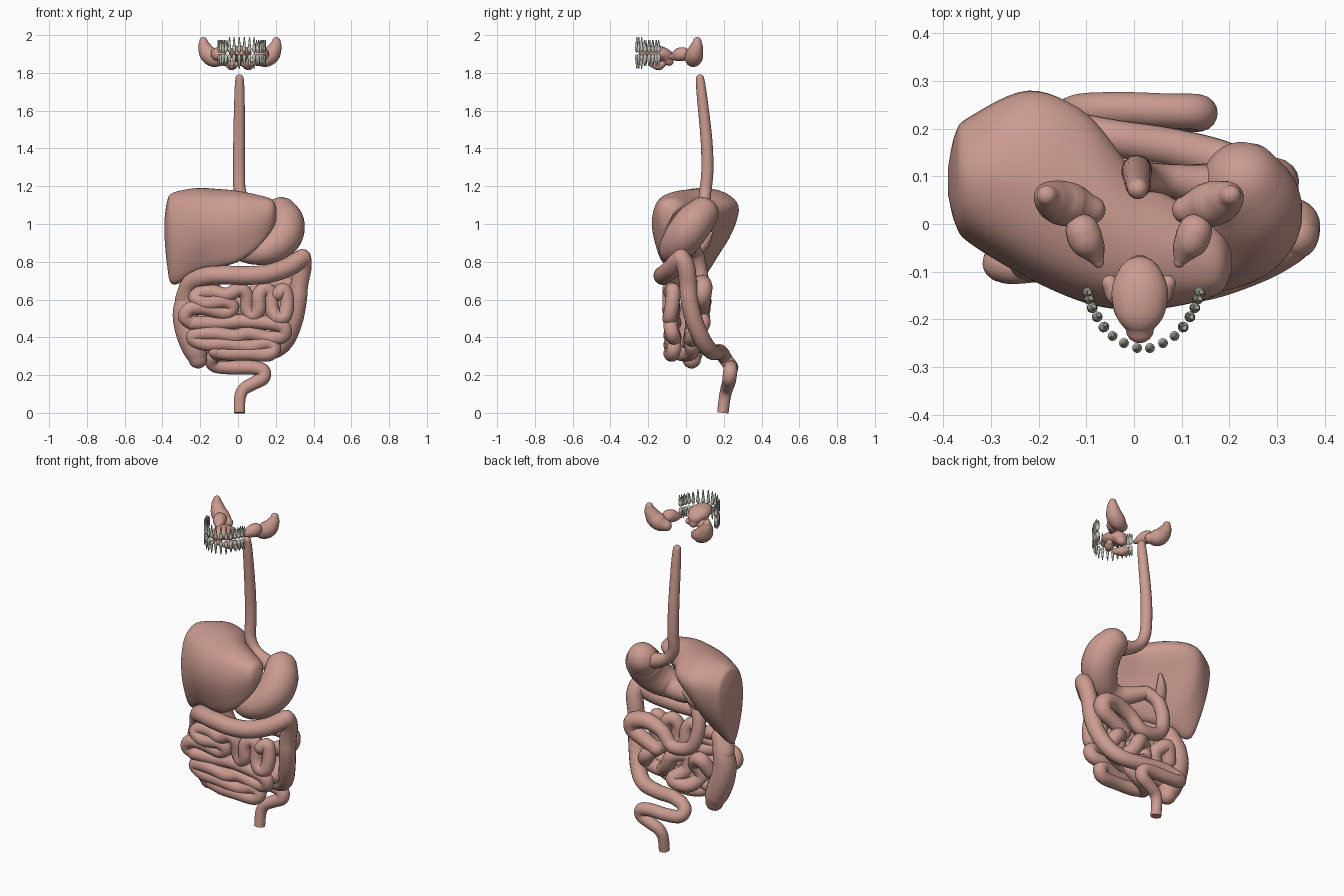
import bpy, bmesh, math
from mathutils import Vector


def material(name, rgb):
    m = bpy.data.materials.new(name)
    m.diffuse_color = (*rgb, 1)
    return m


FLESH = material("flesh", (0.60, 0.33, 0.28))
ENAMEL = material("enamel", (0.54, 0.56, 0.48))


def spline(pts, n, closed=False):
    """Catmull-Rom samples through points of any dimension."""
    pts = [tuple(p) for p in pts]
    count = len(pts)
    out = []
    for i in range(count if closed else count - 1):
        if closed:
            q = [pts[(i + k) % count] for k in (-1, 0, 1, 2)]
        else:
            q = [pts[min(max(i + k, 0), count - 1)] for k in (-1, 0, 1, 2)]
        for s in range(n):
            t = s / n
            out.append(tuple(0.5 * (2 * b + (c - a) * t + (2 * a - 5 * b + 4 * c - d) * t * t
                                    + (3 * b - a - 3 * c + d) * t ** 3) for a, b, c, d in zip(*q)))
    if not closed:
        out.append(pts[-1])
    return out


def skin(bm, rings):
    """Join rings of points into a closed skin."""
    vs = [[bm.verts.new(p) for p in r] for r in rings]
    n = len(vs[0])
    for a, b in zip(vs, vs[1:]):
        for i in range(n):
            bm.faces.new((a[i], a[(i + 1) % n], b[(i + 1) % n], b[i]))
    bm.faces.new(vs[0][::-1])
    bm.faces.new(vs[-1])


def finish(bm, name, mat):
    bmesh.ops.recalc_face_normals(bm, faces=bm.faces[:])
    me = bpy.data.meshes.new(name)
    bm.to_mesh(me)
    bm.free()
    ob = bpy.data.objects.new(name, me)
    bpy.context.collection.objects.link(ob)
    me.materials.append(mat)
    bpy.context.view_layer.objects.active = ob
    ob.select_set(True)
    bpy.ops.object.shade_smooth_by_angle(angle=math.radians(50))
    ob.select_set(False)
    return ob


def sweep(bm, path, sides=18, n=6, flat=1.0, flat_end=False):
    """Tube along (x, y, z, radius) points with rounded ends."""
    s = spline(path, n)
    P = [Vector(p[:3]) for p in s]
    R = [p[3] for p in s]
    T = [(P[min(i + 1, len(P) - 1)] - P[max(i - 1, 0)]).normalized() for i in range(len(P))]
    dome = [(math.sin(a), math.cos(a)) for a in (0.4, 0.8, 1.2, 1.5)]
    st = [(P[0] - T[0] * R[0] * h, T[0], R[0] * c) for h, c in reversed(dome)]
    st += list(zip(P, T, R))
    if not flat_end:
        st += [(P[-1] + T[-1] * R[-1] * h, T[-1], R[-1] * c) for h, c in dome]
    u = T[0].orthogonal().normalized()
    rings = []
    for p, t, r in st:
        u = (u - t * u.dot(t)).normalized()
        w = t.cross(u)
        ring = []
        for k in range(sides):
            a = 2 * math.pi * k / sides
            d = (u * math.cos(a) + w * math.sin(a)) * r
            d.z *= flat
            ring.append(p + d)
        rings.append(ring)
    skin(bm, rings)


def tube(name, path, **kw):
    bm = bmesh.new()
    sweep(bm, path, **kw)
    return finish(bm, name, FLESH)


# Liver: wedge sections (x, front y, back y, top z, bottom z, bottom y)
bm = bmesh.new()
rings = []
for x, f, b, zt, zb, yl in spline([
        (-.39, .06, .12, 1.02, .94, .09), (-.375, 0, .19, 1.12, .78, .07),
        (-.345, -.04, .225, 1.165, .68, .06), (-.22, -.115, .28, 1.19, .73, .02),
        (-.1, -.165, .23, 1.185, .77, -.07), (0, -.18, .11, 1.175, .8, -.11),
        (.1, -.17, .04, 1.155, .87, -.12), (.18, -.145, -.02, 1.13, .97, -.11),
        (.205, -.1, -.06, 1.08, 1.03, -.08)], 6):
    h = zt - zb
    k = .5 + .25 * min(max((-.05 - x) / .2, 0), 1)  # right lobe is fuller behind
    sec = [(yl, zb), (yl + (f - yl) * .75, zb + .25 * h), (f, zb + .6 * h),
           (f + (b - f) * .14, zb + .89 * h), (f + (b - f) * .5, zt),
           (f + (b - f) * .85, zb + .93 * h), (b, zb + .74 * h),
           (yl + (b - yl) * k, zb + .39 * h)]
    rings.append([(x, y, z) for y, z in spline(sec, 5, True)])
skin(bm, rings)
finish(bm, "liver", FLESH)

# Gullet, stomach, gallbladder
tube("esophagus", [(.008, .074, 1.77, .022), (.008, .083, 1.69, .027), (.006, .108, 1.45, .031),
                   (.006, .113, 1.28, .032), (.012, .102, 1.17, .032), (.06, .095, 1.1, .032),
                   (.15, .08, 1.06, .045)])
tube("stomach", [(.23, .085, 1.055, .088), (.25, .045, 1.01, .1), (.245, .0, .95, .102),
                 (.205, -.04, .895, .094), (.14, -.065, .86, .078), (.07, -.05, .845, .058),
                 (0, -.01, .86, .047), (-.06, .03, .88, .036)], sides=28)
tube("gallbladder", [(-.08, .13, .95, .012), (-.11, .1, .9, .028), (-.14, .05, .84, .034)])

# Small intestine: back loop, then front coils
tube("duodenum", [(-.06, .03, .88, .036), (-.12, .06, .83, .038), (-.14, .08, .72, .038),
                  (-.1, .095, .61, .038), (.02, .095, .58, .038), (.1, .085, .65, .04),
                  (.2, .085, .685, .046), (.285, .09, .665, .05), (.29, .085, .61, .048),
                  (.22, .085, .57, .042), (.14, .08, .53, .04)])
r = .041
back = [(.14, .53), (.2, .48), (.22, .42), (.14, .39), (.07, .45), (.03, .52), (-.03, .52),
        (-.04, .44), (.03, .38), (-.06, .36), (-.13, .42), (-.1, .5), (-.16, .55), (-.2, .48)]
tube("jejunum_back", [(x, .06 + .03 * math.sin(i * 1.7), z, r) for i, (x, z) in enumerate(back)])
r = .038
upper = [(.21, .63), (.245, .65), (.26, .58), (.245, .51), (.205, .505), (.18, .55), (.175, .63),
         (.14, .655), (.11, .62), (.11, .55), (.08, .515), (.05, .55), (.045, .62), (.01, .655),
         (-.06, .625), (-.13, .64), (-.2, .635), (-.225, .605), (-.17, .58), (-.07, .59),
         (-.03, .56), (-.07, .53), (-.18, .555), (-.255, .55), (-.28, .505), (-.24, .475)]
tube("jejunum_front", [(x, -.078 + .01 * math.sin(i * 1.3), z, r) for i, (x, z) in enumerate(upper)])
lower = [(-.24, .475), (-.1, .475), (.02, .485), (.17, .475), (.24, .455), (.24, .41), (.17, .395),
         (.06, .42), (-.02, .405), (-.12, .42), (-.22, .415), (-.235, .39), (-.17, .365),
         (-.06, .365), (.06, .35), (.15, .37), (.19, .345), (.16, .31), (.05, .315), (-.05, .315),
         (-.12, .325)]
tube("ileum", [(x, -.072 + .01 * math.sin(i * 1.3), z, r) for i, (x, z) in enumerate(lower)])
tube("ileum_end", [(-.12, -.07, .325, r), (-.09, -.01, .31, r), (0, .03, .32, r),
                   (.06, .03, .37, r), (-.03, .03, .42, r), (-.13, .02, .38, r),
                   (-.2, .02, .36, r)])

# Large intestine
tube("ascending_colon", [(-.212, .03, .285, .05), (-.225, .03, .33, .064), (-.258, .03, .42, .07),
                         (-.28, .03, .52, .066), (-.27, .03, .6, .058), (-.24, .01, .68, .052)])
tube("transverse_colon", [(-.28, .03, .6, .054), (-.25, -.01, .68, .052), (-.18, -.07, .72, .05),
                          (-.08, -.11, .73, .05), (.04, -.122, .727, .05), (.15, -.11, .735, .05),
                          (.25, -.075, .765, .051), (.31, -.045, .8, .05),
                          (.34, -.025, .82, .046)])
tube("descending_colon", [(.34, -.025, .82, .048), (.342, .0, .77, .048), (.325, .012, .68, .047),
                          (.318, .018, .6, .047), (.298, .043, .49, .046), (.255, .088, .385, .045),
                          (.19, .13, .33, .043), (.08, .16, .32, .041), (-.04, .18, .325, .039),
                          (-.11, .195, .31, .037)])
tube("sigmoid_colon", [(-.1, .19, .315, .038), (-.14, .21, .285, .037), (-.12, .235, .25, .037),
                       (-.03, .24, .24, .037), (.07, .237, .24, .037), (.13, .235, .225, .038),
                       (.132, .23, .185, .037), (.08, .225, .155, .035), (.03, .215, .125, .033),
                       (.01, .205, .08, .031), (.008, .195, 0, .03)], flat_end=True)

# Tongue and salivary glands
tube("tongue", [(.012, -.095, 1.865, .03), (.012, -.112, 1.89, .05), (.012, -.145, 1.903, .06),
                (.012, -.19, 1.91, .052), (.012, -.22, 1.905, .03)], flat=.65)
for side, label in ((-1, "right"), (1, "left")):
    def gland(name, pts):
        tube(f"{label}_{name}", [(.01 + side * x, y, z, q) for x, y, z, q in pts])
    gland("parotid_gland", [(.193, .06, 1.968, .022), (.188, .056, 1.94, .034),
                            (.168, .046, 1.9, .046), (.135, .038, 1.875, .045),
                            (.1, .03, 1.865, .03)])
    gland("submandibular_gland", [(.118, -.015, 1.9, .036), (.11, -.035, 1.897, .036),
                                  (.097, -.055, 1.89, .028), (.085, -.08, 1.885, .012)])
    gland("sublingual_gland", [(.06, -.125, 1.845, .018), (.045, -.145, 1.84, .026),
                               (.025, -.175, 1.845, .018)])

# Teeth: crowns with tapering roots around a horseshoe arch
arch = spline([(-.098, -.145), (-.083, -.185), (-.045, -.235), (.02, -.262), (.085, -.235),
               (.123, -.185), (.138, -.145)], 20)
for label, z0, up, length in (("upper", 1.908, 1, .08), ("lower", 1.898, -1, .075)):
    bm = bmesh.new()
    for i in range(16):
        x, y = arch[round(i * (len(arch) - 1) / 15)]
        molar = i < 5 or i > 10
        w = .0115 if molar else .0105
        L = length * (.8 if molar else 1)
        out = Vector((x - .02, y + .15, 0)).normalized() * .005
        sweep(bm, [(x, y, z0 + up * .008, w * .8), (x, y, z0 + up * .016, w),
                   (x, y, z0 + up * .03, w * .75)], sides=10, n=3)
        for s in ((-1, 1) if molar else (0,)):
            d = out * s
            sweep(bm, [(x + d.x * .5, y + d.y * .5, z0 + up * .024, .0075),
                       (x + d.x, y + d.y, z0 + up * L * .65, .006),
                       (x + d.x * 1.5, y + d.y * 1.5, z0 + up * L, .0025)], sides=8, n=3)
    finish(bm, f"{label}_teeth", ENAMEL)
